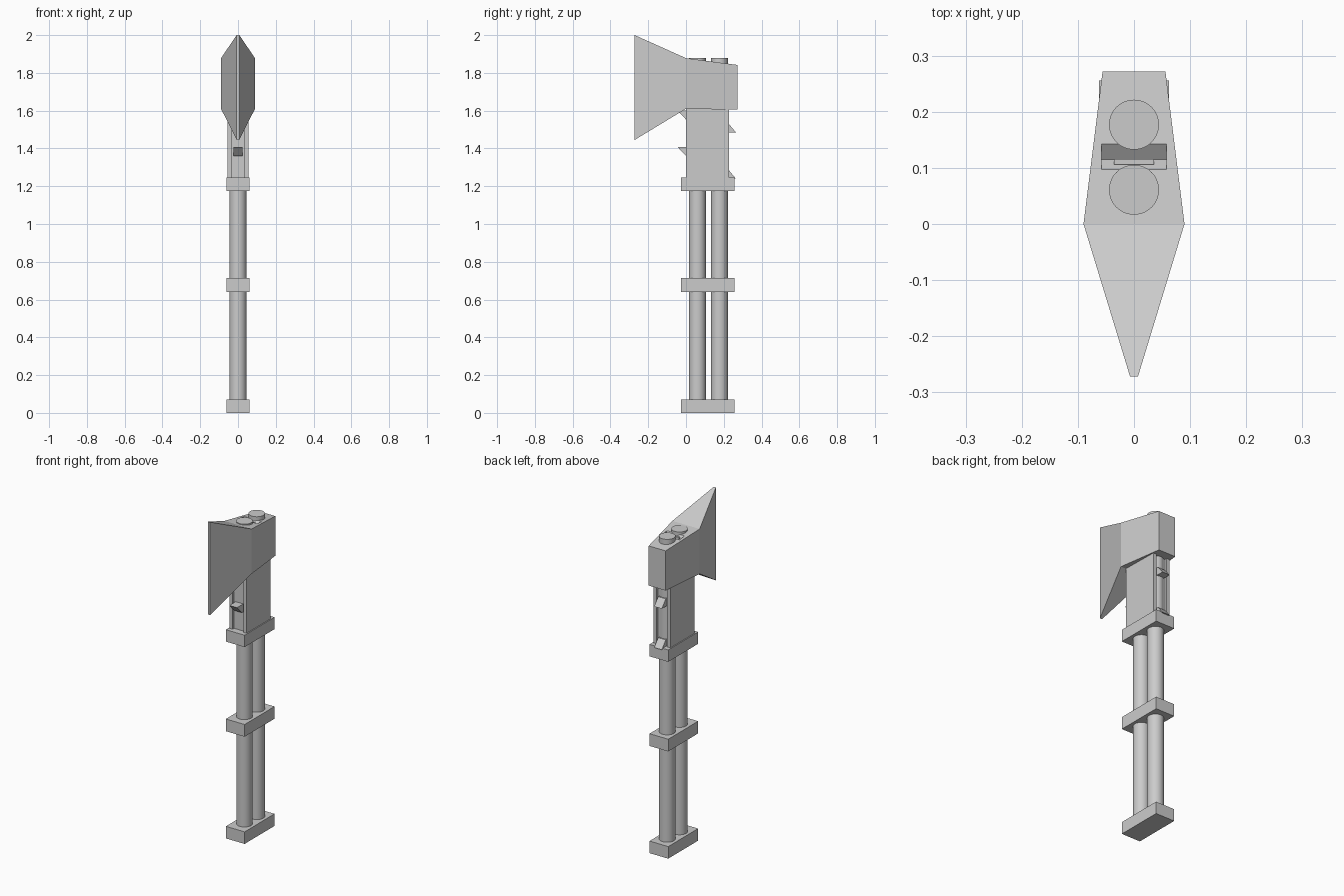
import bpy, bmesh, math

if "Cube" in bpy.data.objects:
    bpy.data.objects.remove(bpy.data.objects["Cube"])

steel = bpy.data.materials.new("light grey")
steel.diffuse_color = (0.6, 0.6, 0.6, 1)
steel.use_nodes = True
steel.node_tree.nodes["Principled BSDF"].inputs["Base Color"].default_value = steel.diffuse_color


def finish(name, bm):
    bmesh.ops.recalc_face_normals(bm, faces=bm.faces)
    me = bpy.data.meshes.new(name)
    bm.to_mesh(me)
    bm.free()
    ob = bpy.data.objects.new(name, me)
    bpy.context.collection.objects.link(ob)
    me.materials.append(steel)
    return ob


def loft(name, sections):
    """Skin a row of matching closed sections and cap both ends."""
    bm = bmesh.new()
    rings = [[bm.verts.new(p) for p in s] for s in sections]
    n = len(rings[0])
    for a, b in zip(rings, rings[1:]):
        for i in range(n):
            j = (i + 1) % n
            bm.faces.new((a[i], a[j], b[j], b[i]))
    bm.faces.new(rings[0])
    bm.faces.new(rings[-1])
    return finish(name, bm)


def prism(name, x0, x1, yz):
    """Extrude a side profile across the width."""
    return loft(name, [[(x, y, z) for y, z in yz] for x in (x0, x1)])


def box(name, x0, x1, y0, y1, z0, z1):
    return prism(name, x0, x1, [(y0, z0), (y1, z0), (y1, z1), (y0, z1)])


def section(y, w, z0, z1):
    return [(-w, y, z0), (w, y, z0), (w, y, z1), (-w, y, z1)]


# Axe head: flared blade running back into a tapered block
head = loft("axe_head", [section(-0.272, 0.007, 1.445, 2.0),
                         section(0.0, 0.09, 1.61, 1.878),
                         section(0.272, 0.056, 1.605, 1.842)])

# Small V notch between the pole ends on top of the head
cutter = prism("notch_cutter", -0.058, 0.058,
               [(0.092, 1.872), (0.115, 1.84), (0.152, 1.866), (0.15, 1.89), (0.092, 1.89)])
cutter.hide_render = True
cutter.hide_viewport = True
cut = head.modifiers.new("notch", 'BOOLEAN')
cut.operation = 'DIFFERENCE'
cut.object = cutter
cut.solver = 'EXACT'

# Bar lying in the notch
box("notch_bar", -0.036, 0.036, 0.106, 0.116, 1.83, 1.856)

# Twin poles, poking out through the head
for label, y in (("front", 0.061), ("rear", 0.177)):
    bpy.ops.mesh.primitive_cylinder_add(vertices=48, radius=0.0445, depth=1.86,
                                        location=(0, y, 0.95))
    pole = bpy.context.object
    pole.name = label + "_pole"
    pole.data.materials.append(steel)
    bpy.ops.object.shade_smooth_by_angle(angle=math.radians(30))

# Collars binding the poles together
for label, z0, z1 in (("bottom", 0.0, 0.072), ("middle", 0.64, 0.713), ("top", 1.175, 1.246)):
    box(label + "_collar", -0.062, 0.062, -0.026, 0.256, z0, z1)

# Neck: recessed core between two side plates
box("neck_core", -0.036, 0.036, 0.014, 0.212, 1.2, 1.64)
for label, s in (("left", -1), ("right", 1)):
    box(label + "_neck_plate", s * 0.035, s * 0.056, 0.0, 0.227, 1.2, 1.64)

# Hooked teeth: flat on top at the front, flat below at the rear
for i, z in enumerate((1.408, 1.6)):
    prism(f"front_tooth_{i}", -0.025, 0.025,
          [(0.02, z), (-0.045, z), (0.0, z - 0.047), (0.02, z - 0.047)])
for i, z in enumerate((1.24, 1.485)):
    prism(f"rear_tooth_{i}", -0.025, 0.025,
          [(0.205, z), (0.264, z), (0.227, z + 0.045), (0.205, z + 0.045)])
